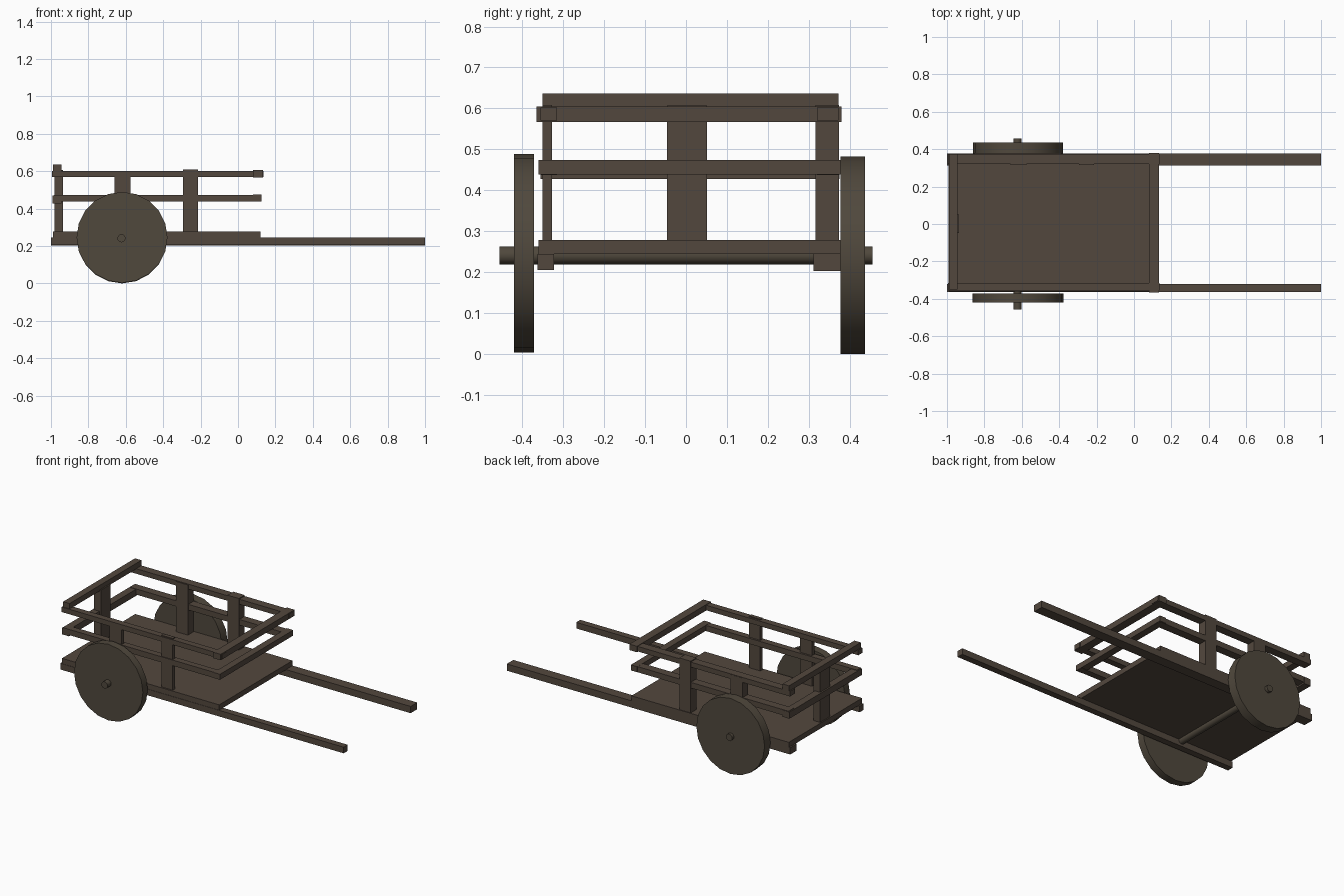
import bpy, math

if "Cube" in bpy.data.objects:
    bpy.data.objects.remove(bpy.data.objects["Cube"])

def material(name, rgb):
    m = bpy.data.materials.new(name)
    m.diffuse_color = (*rgb, 1)
    m.use_nodes = True
    m.node_tree.nodes["Principled BSDF"].inputs["Base Color"].default_value = m.diffuse_color
    return m

wood = material("brown wood", (0.086, 0.064, 0.048))
old_wood = material("dull wheel wood", (0.080, 0.065, 0.046))

def beam(name, x, y, z, mat=wood):
    """Box from (min, max) pairs on each axis."""
    bpy.ops.mesh.primitive_cube_add(size=1, location=[(a + b) / 2 for a, b in (x, y, z)])
    o = bpy.context.object
    o.name = name
    o.scale = [b - a for a, b in (x, y, z)]
    bpy.ops.object.transform_apply(location=False, rotation=False, scale=True)
    o.data.materials.append(mat)

def disc(name, x, y, z, r, sides):
    """Cylinder lying along y."""
    bpy.ops.mesh.primitive_cylinder_add(vertices=sides, radius=r, depth=y[1] - y[0],
        location=(x, (y[0] + y[1]) / 2, z), rotation=(math.pi / 2, 0, 0))
    o = bpy.context.object
    o.name = name
    o.data.materials.append(old_wood)
    bpy.ops.object.shade_smooth_by_angle(angle=math.radians(40))

# Wheels and axle
disc("left_wheel", -0.62, (-0.42, -0.371), 0.246, 0.243, 20)
disc("right_wheel", -0.62, (0.378, 0.437), 0.241, 0.241, 20)
disc("axle", -0.623, (-0.456, 0.456), 0.241, 0.022, 12)

# Floor and the two long shafts beneath it
beam("floor", (-0.99, 0.12), (-0.361, 0.378), (0.244, 0.278))
beam("left_shaft", (-1, 1), (-0.363, -0.322), (0.205, 0.244))
beam("right_shaft", (-1, 1), (0.312, 0.378), (0.203, 0.246))

# Side posts and rails
for side, py, ry in (("left", (-0.351, -0.327), (-0.356, -0.315)),
                     ("right", (0.316, 0.374), (0.320, 0.373))):
    beam(side + "_rear_post", (-0.66, -0.575), py, (0.26, 0.598))
    beam(side + "_front_post", (-0.295, -0.215), py, (0.26, 0.608))
    beam(side + "_middle_rail", (-0.985, 0.12), ry, (0.437, 0.473))
    beam(side + "_top_rail", (-0.995, 0.137), ry, (0.570, 0.602))

# Rails across the front
beam("front_middle_rail", (0.08, 0.125), (-0.361, 0.378), (0.439, 0.474))
beam("front_top_rail", (0.08, 0.133), (-0.365, 0.380), (0.567, 0.605))

# Rails and centre post across the back
beam("back_middle_rail", (-0.992, -0.945), (-0.355, 0.375), (0.428, 0.470))
beam("back_top_rail", (-0.988, -0.943), (-0.351, 0.373), (0.600, 0.636))
beam("back_post", (-0.982, -0.935), (-0.047, 0.051), (0.26, 0.607))
